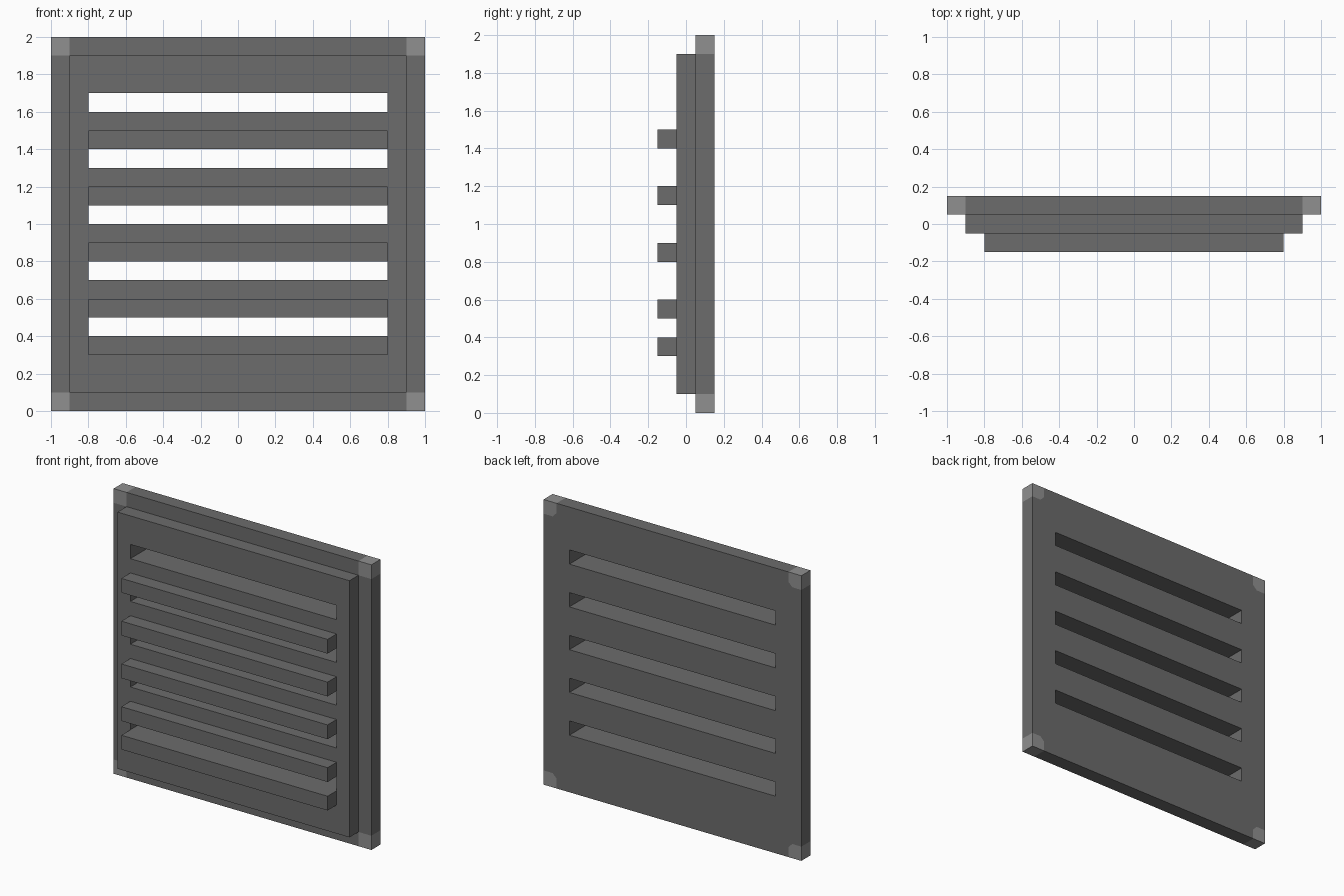
import bpy
import bmesh
from mathutils import Vector

cube = bpy.data.objects.get("Cube")
if cube:
    bpy.data.objects.remove(cube, do_unlink=True)


def make_material(name, value):
    mat = bpy.data.materials.new(name)
    mat.use_nodes = True
    colour = (value, value, value, 1)
    mat.diffuse_color = colour
    mat.node_tree.nodes["Principled BSDF"].inputs["Base Color"].default_value = colour
    return mat


dark_grey = make_material("dark_grey", 0.15)
light_grey = make_material("light_grey", 0.28)

SLOT_BOTTOMS = [0.4, 0.7, 1.0, 1.3, 1.6]
SLAT_BOTTOMS = [0.3, 0.5, 0.8, 1.1, 1.4]
SLOT_HALF_WIDTH = 0.8
STEP = 0.1


def finish(name, bm, materials):
    bmesh.ops.recalc_face_normals(bm, faces=bm.faces[:])
    mesh = bpy.data.meshes.new(name)
    bm.to_mesh(mesh)
    bm.free()
    for mat in materials:
        mesh.materials.append(mat)
    obj = bpy.data.objects.new(name, mesh)
    bpy.context.collection.objects.link(obj)
    return obj


def slotted_sheet(xs, zs, y_front):
    """Grid of cells with the slots left out, thickened towards the back."""
    bm = bmesh.new()
    verts = {(x, z): bm.verts.new((x, y_front, z)) for x in xs for z in zs}
    for x0, x1 in zip(xs, xs[1:]):
        for z0, z1 in zip(zs, zs[1:]):
            if z0 in SLOT_BOTTOMS and x0 == -SLOT_HALF_WIDTH:
                continue
            bm.faces.new([verts[p] for p in ((x0, z0), (x1, z0), (x1, z1), (x0, z1))])
    result = bmesh.ops.extrude_face_region(bm, geom=bm.faces[:], use_keep_orig=True)
    moved = [g for g in result["geom"] if isinstance(g, bmesh.types.BMVert)]
    bmesh.ops.translate(bm, verts=moved, vec=(0, STEP, 0))
    return bm


slot_levels = sorted(z for b in SLOT_BOTTOMS for z in (b, round(b + STEP, 2)))

# Back plate with light corners
bm = slotted_sheet([-1, -0.9, -0.8, 0.8, 0.9, 1], [0, 0.1] + slot_levels + [1.9, 2], 0.05)


def in_corner(c):
    return abs(c.x) > 0.901 and abs(c.z - 1) > 0.901


# Clip the inner tip of each corner patch on the rear face
CLIP = 1.83
for sx in (-1, 1):
    for sz in (-1, 1):
        patch = [f for f in bm.faces
                 if in_corner(f.calc_center_median()) and f.calc_center_median().y > 0.149
                 and f.calc_center_median().x * sx > 0
                 and (f.calc_center_median().z - 1) * sz > 0]
        geom = list({g for f in patch for g in [f, *f.edges, *f.verts]})
        bmesh.ops.bisect_plane(bm, geom=geom, dist=1e-5,
                               plane_co=Vector((sx * CLIP / 2, 0, 1 + sz * CLIP / 2)),
                               plane_no=Vector((sx, 0, sz)))
for face in bm.faces:
    c = face.calc_center_median()
    face.material_index = int(in_corner(c) and abs(c.x) + abs(c.z - 1) > CLIP)
finish("back_plate", bm, [dark_grey, light_grey])

# Raised front panel
bm = slotted_sheet([-0.9, -0.8, 0.8, 0.9], [0.1] + slot_levels + [1.9], -0.05)
finish("front_panel", bm, [dark_grey])

# Projecting slats
for i, z in enumerate(SLAT_BOTTOMS, 1):
    bm = bmesh.new()
    bmesh.ops.create_cube(bm, size=1)
    bmesh.ops.scale(bm, vec=(2 * SLOT_HALF_WIDTH, STEP, STEP), verts=bm.verts[:])
    bmesh.ops.translate(bm, vec=(0, -0.1, z + STEP / 2), verts=bm.verts[:])
    finish(f"slat_{i}", bm, [dark_grey])
